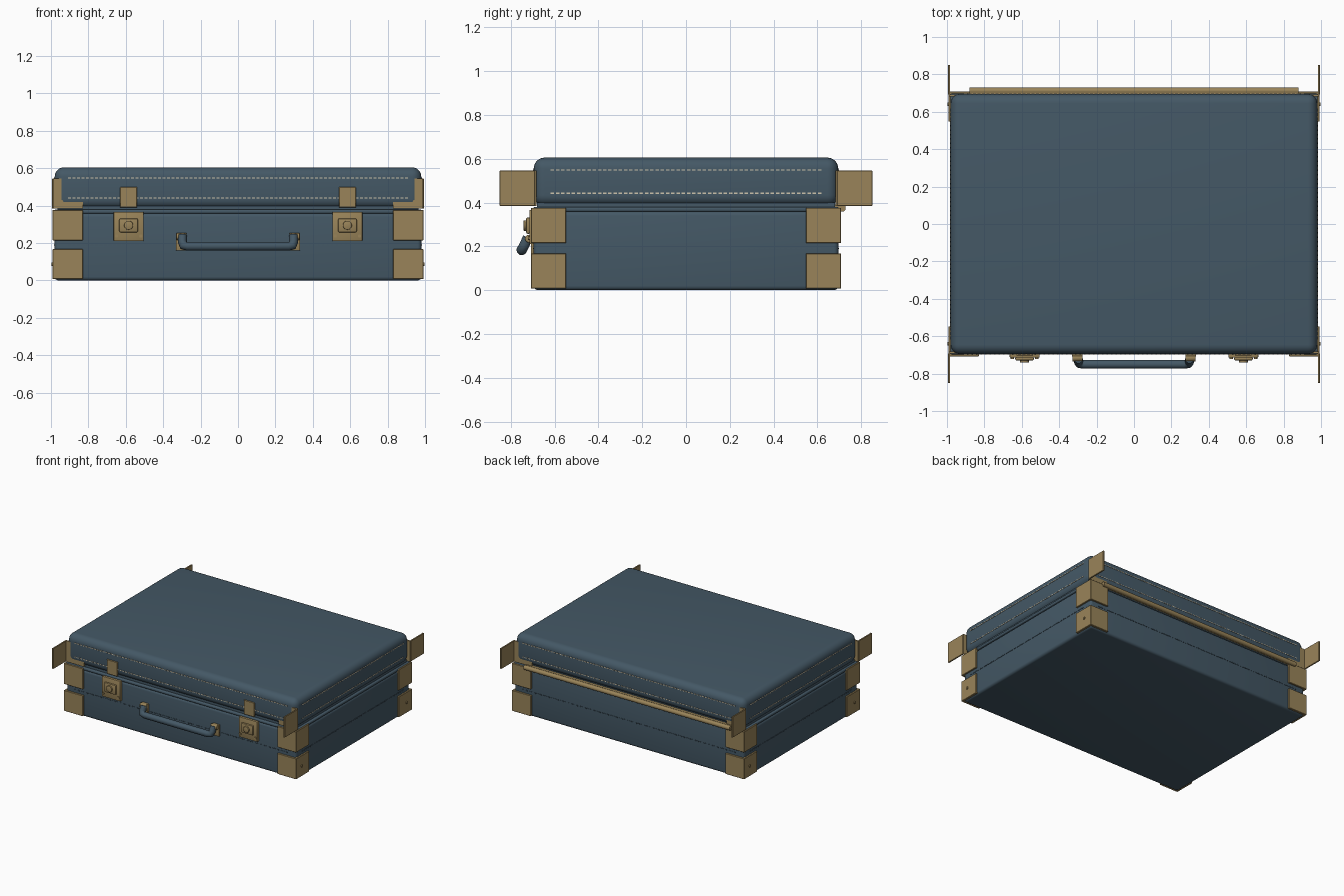
import bpy, bmesh, math
from mathutils import Matrix, Vector

if "Cube" in bpy.data.objects:
    bpy.data.objects.remove(bpy.data.objects["Cube"])


def mat(name, rgb):
    m = bpy.data.materials.new(name)
    m.diffuse_color = (*rgb, 1)
    m.use_nodes = True
    m.node_tree.nodes["Principled BSDF"].inputs["Base Color"].default_value = m.diffuse_color
    return m


LEATHER = mat("blue_leather", (0.058, 0.098, 0.132))
BRASS = mat("aged_brass", (0.32, 0.23, 0.10))
THREAD = mat("cream_thread", (0.62, 0.56, 0.42))


def finish(name, bm, m, bevel=0, seg=2):
    me = bpy.data.meshes.new(name)
    bm.to_mesh(me)
    bm.free()
    me.materials.append(m)
    ob = bpy.data.objects.new(name, me)
    bpy.context.collection.objects.link(ob)
    if bevel:
        mod = ob.modifiers.new("bevel", 'BEVEL')
        mod.width, mod.segments = bevel, seg
    bpy.context.view_layer.objects.active = ob
    bpy.ops.object.select_all(action='DESELECT')
    ob.select_set(True)
    if bevel:
        bpy.ops.object.modifier_apply(modifier="bevel")
    bpy.ops.object.shade_smooth_by_angle(angle=math.radians(35))
    return ob


def add_box(bm, x, y, z):
    c = [(a[0] + a[1]) / 2 for a in (x, y, z)]
    s = [abs(a[1] - a[0]) for a in (x, y, z)]
    bmesh.ops.create_cube(bm, size=1, matrix=Matrix.Translation(c) @ Matrix.Diagonal((*s, 1)))


def box(name, x, y, z, m, bevel=0, seg=2):
    bm = bmesh.new()
    add_box(bm, x, y, z)
    return finish(name, bm, m, bevel, seg)


def disc(name, c, r, depth, axis, m, sides=16, bevel=0):
    bm = bmesh.new()
    rot = Vector((0, 0, 1)).rotation_difference(Vector(axis)).to_matrix().to_4x4()
    bmesh.ops.create_cone(bm, cap_ends=True, segments=sides, radius1=r, radius2=r,
                          depth=depth, matrix=Matrix.Translation(c) @ rot)
    return finish(name, bm, m, bevel)


# Case body, lid and the piping at the seam
box("base_shell", (-0.98, 0.98), (-0.695, 0.695), (0, 0.36), LEATHER, 0.02, 4)
box("seam_core", (-0.965, 0.965), (-0.68, 0.68), (0.34, 0.40), LEATHER)
box("seam_piping", (-0.983, 0.983), (-0.698, 0.698), (0.358, 0.38), LEATHER, 0.008, 3)
box("lid_shell", (-0.98, 0.98), (-0.695, 0.695), (0.384, 0.605), LEATHER, 0.05, 6)


# Stitch rows: front/back and both sides
def stitches(name, z, m, out):
    bm = bmesh.new()
    for s in (-1, 1):
        for half, along_x, face in ((0.90, True, 0.695), (0.61, False, 0.98)):
            n = round(half * 2 / 0.024)
            for i in range(n + 1):
                t = -half + i * 2 * half / n
                span = (t - 0.008, t + 0.008)
                depth = (s * (face - 0.004), s * (face + out))
                zz = (z - 0.003, z + 0.003)
                add_box(bm, span if along_x else depth, depth if along_x else span, zz)
    finish(name, bm, m)


stitches("lid_upper_stitching", 0.548, THREAD, 0.004)
stitches("lid_lower_stitching", 0.442, THREAD, 0.003)
stitches("base_stitching", 0.19, LEATHER, 0.003)

# Corner guards, rivets and the lid's projecting side plates
for sx in (-1, 1):
    for sy in (-1, 1):
        tag = ("left" if sx < 0 else "right") + ("_front" if sy < 0 else "_back")
        for level, z0, z1 in (("lower", 0.008, 0.167), ("upper", 0.215, 0.376)):
            box(f"{level}_guard_face_{tag}", (sx * 0.83, sx * 0.992), (sy * 0.69, sy * 0.708),
                (z0, z1), BRASS, 0.002, 1)
            box(f"{level}_guard_side_{tag}", (sx * 0.975, sx * 0.992), (sy * 0.547, sy * 0.708),
                (z0, z1), BRASS, 0.002, 1)
        disc(f"guard_rivet_{tag}", (sx * 0.992, sy * 0.64, 0.087), 0.01, 0.012, (1, 0, 0), BRASS, 12)
        box(f"lid_guard_face_{tag}", (sx * 0.83, sx * 0.99), (sy * 0.682, sy * 0.693),
            (0.385, 0.545), BRASS)
        box(f"lid_guard_wing_{tag}", (sx * 0.983, sx * 0.994), (sy * 0.69, sy * 0.85),
            (0.385, 0.545), BRASS, 0.002, 1)

# Latches
for sx in (-1, 1):
    x, tag = sx * 0.585, "left" if sx < 0 else "right"
    box(f"latch_plate_{tag}", (x - 0.08, x + 0.08), (-0.715, -0.69), (0.21, 0.367), BRASS, 0.005)
    box(f"latch_block_{tag}", (x - 0.05, x + 0.05), (-0.73, -0.71), (0.257, 0.332), BRASS, 0.008)
    disc(f"latch_button_{tag}", (x, -0.732, 0.295), 0.024, 0.018, (0, 1, 0), BRASS, 20, 0.003)
    box(f"latch_hasp_{tag}", (x - 0.045, x + 0.045), (-0.703, -0.69), (0.39, 0.50), BRASS, 0.002, 1)
    for d in (-0.065, 0.065):
        disc(f"latch_screw_{tag}", (x + d, -0.716, 0.238), 0.009, 0.01, (0, 1, 0), BRASS, 12)

# Handle: a bent tube hanging from two mounts
curve = bpy.data.curves.new("handle", 'CURVE')
curve.dimensions = '3D'
curve.bevel_depth, curve.bevel_resolution = 0.024, 3
curve.use_fill_caps = True
half = [(0.297, -0.722, 0.24), (0.297, -0.738, 0.205), (0.292, -0.747, 0.187), (0.27, -0.75, 0.183)]
pts = [(-x, y, z) for x, y, z in half] + half[::-1]
sp = curve.splines.new('POLY')
sp.points.add(len(pts) - 1)
for p, co in zip(sp.points, pts):
    p.co = (*co, 1)
curve.materials.append(LEATHER)
handle = bpy.data.objects.new("handle", curve)
bpy.context.collection.objects.link(handle)
for sx in (-1, 1):
    box("handle_mount", (sx * 0.275, sx * 0.332), (-0.708, -0.69), (0.16, 0.25), BRASS, 0.004)
    disc("handle_pivot", (sx * 0.302, -0.717, 0.235), 0.018, 0.055, (1, 0, 0), BRASS, 16, 0.003)

# Long back hinge
disc("hinge_barrel", (0, 0.712, 0.375), 0.017, 1.76, (1, 0, 0), BRASS, 20)
box("hinge_leaf", (-0.88, 0.88), (0.68, 0.702), (0.36, 0.39), BRASS)
